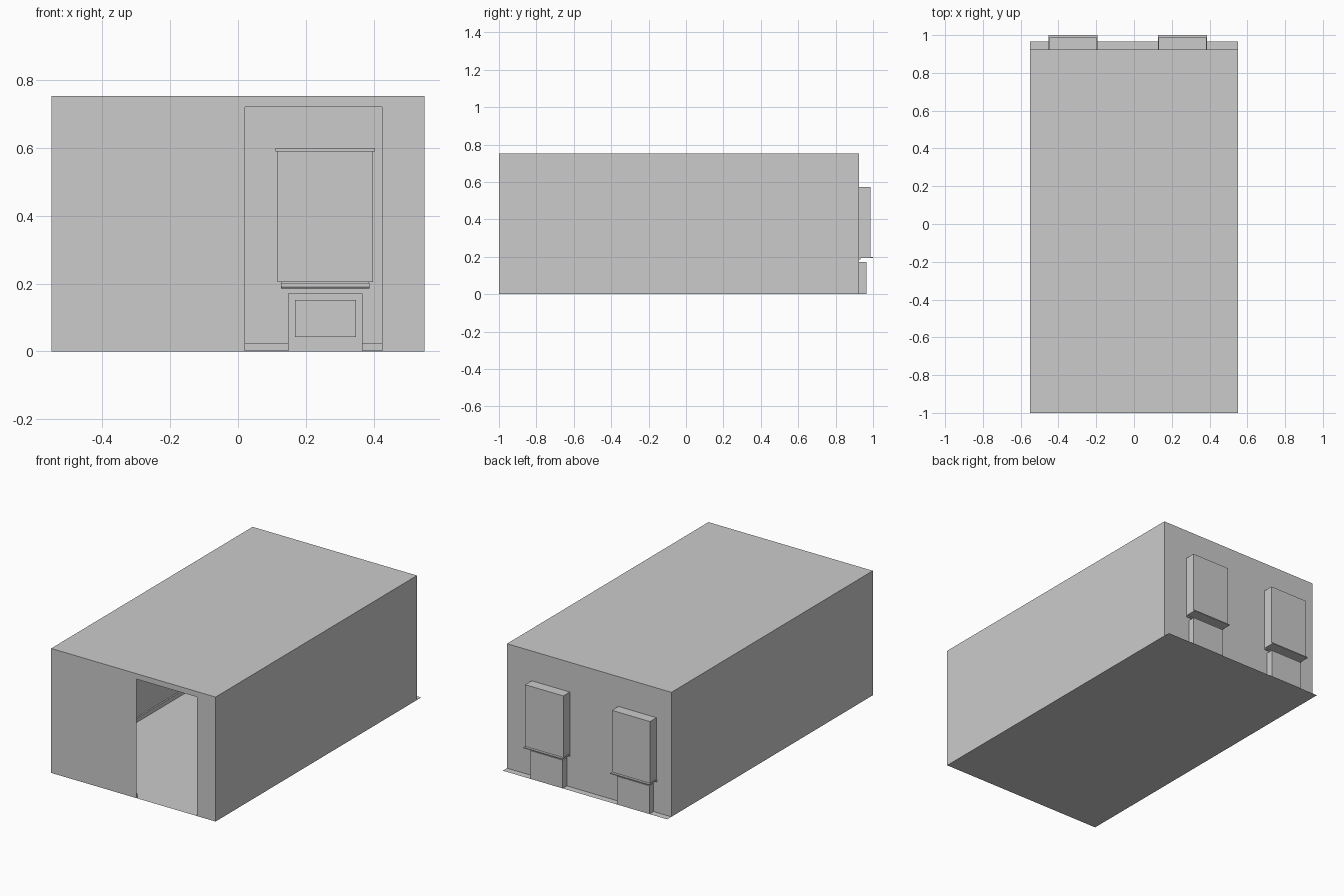
import bpy, bmesh, math

if "Cube" in bpy.data.objects:
    bpy.data.objects.remove(bpy.data.objects["Cube"])

W, H = 0.55, 0.753           # half width and height of the room
FRONT, BACK = -1.0, 0.925    # y of the end walls
FLOOR_BACK = 0.965
BAYS = (-0.3225, 0.2575)     # window centres


def make(name, quads):
    """Mesh object from a list of polygons."""
    bm = bmesh.new()
    for q in quads:
        bm.faces.new([bm.verts.new(p) for p in q])
    bmesh.ops.remove_doubles(bm, verts=bm.verts, dist=1e-5)
    me = bpy.data.meshes.new(name)
    bm.to_mesh(me)
    bm.free()
    ob = bpy.data.objects.new(name, me)
    bpy.context.collection.objects.link(ob)
    return ob


def wall_with_holes(name, y, holes, facing):
    """Flat wall split into cells, leaving out the (x0, x1, z0, z1) holes."""
    xs = sorted({-W, W, *[v for h in holes for v in h[:2]]})
    zs = sorted({0, H, *[v for h in holes for v in h[2:]]})
    quads = []
    for x0, x1 in zip(xs, xs[1:]):
        for z0, z1 in zip(zs, zs[1:]):
            cx, cz = (x0 + x1) / 2, (z0 + z1) / 2
            if any(h[0] < cx < h[1] and h[2] < cz < h[3] for h in holes):
                continue
            q = [(x0, y, z0), (x1, y, z0), (x1, y, z1), (x0, y, z1)]
            quads.append(q if facing < 0 else q[::-1])
    return make(name, quads)


def box_quads(x0, x1, y0, y1, z0, z1, open_front=False):
    c = [(x, y, z) for x in (x0, x1) for y in (y0, y1) for z in (z0, z1)]
    idx = [(0, 1, 3, 2), (4, 6, 7, 5), (2, 3, 7, 6), (0, 2, 6, 4), (1, 5, 7, 3)]
    if not open_front:
        idx.append((0, 4, 5, 1))
    return [[c[i] for i in f] for f in idx]


def box(name, *dims, open_front=False):
    return make(name, box_quads(*dims, open_front=open_front))


# Thin room shell
make("floor", [[(-W, FRONT, 0), (-W, FLOOR_BACK, 0), (W, FLOOR_BACK, 0), (W, FRONT, 0)]])
make("ceiling", [[(-W, FRONT, H), (W, FRONT, H), (W, BACK, H), (-W, BACK, H)]])
make("left_wall", [[(-W, FRONT, 0), (-W, FRONT, H), (-W, BACK, H), (-W, BACK, 0)]])
make("right_wall", [[(W, FRONT, 0), (W, BACK, 0), (W, BACK, H), (W, FRONT, H)]])

# Front wall with the doorway
DOOR = (0.02, 0.425, 0, 0.72)
wall_with_holes("front_wall", FRONT, [DOOR], -1)

# Back wall with window and heater openings
holes = []
for c in BAYS:
    holes += [(c - 0.1275, c + 0.1275, 0.2, 0.573), (c - 0.108, c + 0.108, 0, 0.171)]
wall_with_holes("back_wall", BACK, holes, 1)

# Recesses, sills, blinds and heaters
for side, c in zip(("left", "right"), BAYS):
    box(side + "_window_recess", c - 0.1275, c + 0.1275, BACK, 0.987, 0.2, 0.573, open_front=True)
    box(side + "_heater_recess", c - 0.108, c + 0.108, BACK, FLOOR_BACK, 0, 0.171, open_front=True)
    box(side + "_heater", c - 0.09, c + 0.09, 0.935, 0.955, 0.042, 0.152)

    # Sill with rounded nose, extruded across the window
    nose = [(0.905 - 0.008 * math.sin(math.pi * i / 8),
             0.194 + 0.008 * math.cos(math.pi * i / 8)) for i in range(9)]
    profile = [(1.0, 0.199)] + nose + [(0.932, 0.186), (0.932, 0.193), (1.0, 0.193)]
    a = [(c - 0.13, y, z) for y, z in profile]
    b = [(c + 0.13, y, z) for y, z in profile]
    n = len(profile)
    sides = [[a[i], b[i], b[(i + 1) % n], a[(i + 1) % n]] for i in range(n)]
    sill = make(side + "_window_sill", sides + [a, b[::-1]])
    bpy.context.view_layer.objects.active = sill
    sill.select_set(True)
    bpy.ops.object.shade_smooth_by_angle(angle=math.radians(35))
    sill.select_set(False)

    box(side + "_blind", c - 0.141, c + 0.141, 0.912, 0.917, 0.204, 0.592)
    box(side + "_blind_rail", c - 0.147, c + 0.147, 0.905, 0.924, 0.59, 0.6)

# Skirting boards, broken at the doorway and heaters
T, S = 0.01, 0.025
skirting = []
for x0, x1 in ((-W, BAYS[0] - 0.108), (BAYS[0] + 0.108, BAYS[1] - 0.108), (BAYS[1] + 0.108, W)):
    skirting += box_quads(x0, x1, BACK - T, BACK - 0.001, 0.001, S)
for x0, x1 in ((-W, DOOR[0]), (DOOR[1], W)):
    skirting += box_quads(x0, x1, FRONT + 0.001, FRONT + T, 0.001, S)
for x0, x1 in ((-W + 0.001, -W + T), (W - T, W - 0.001)):
    skirting += box_quads(x0, x1, FRONT + T, BACK - T, 0.001, S)
make("skirting", skirting)
